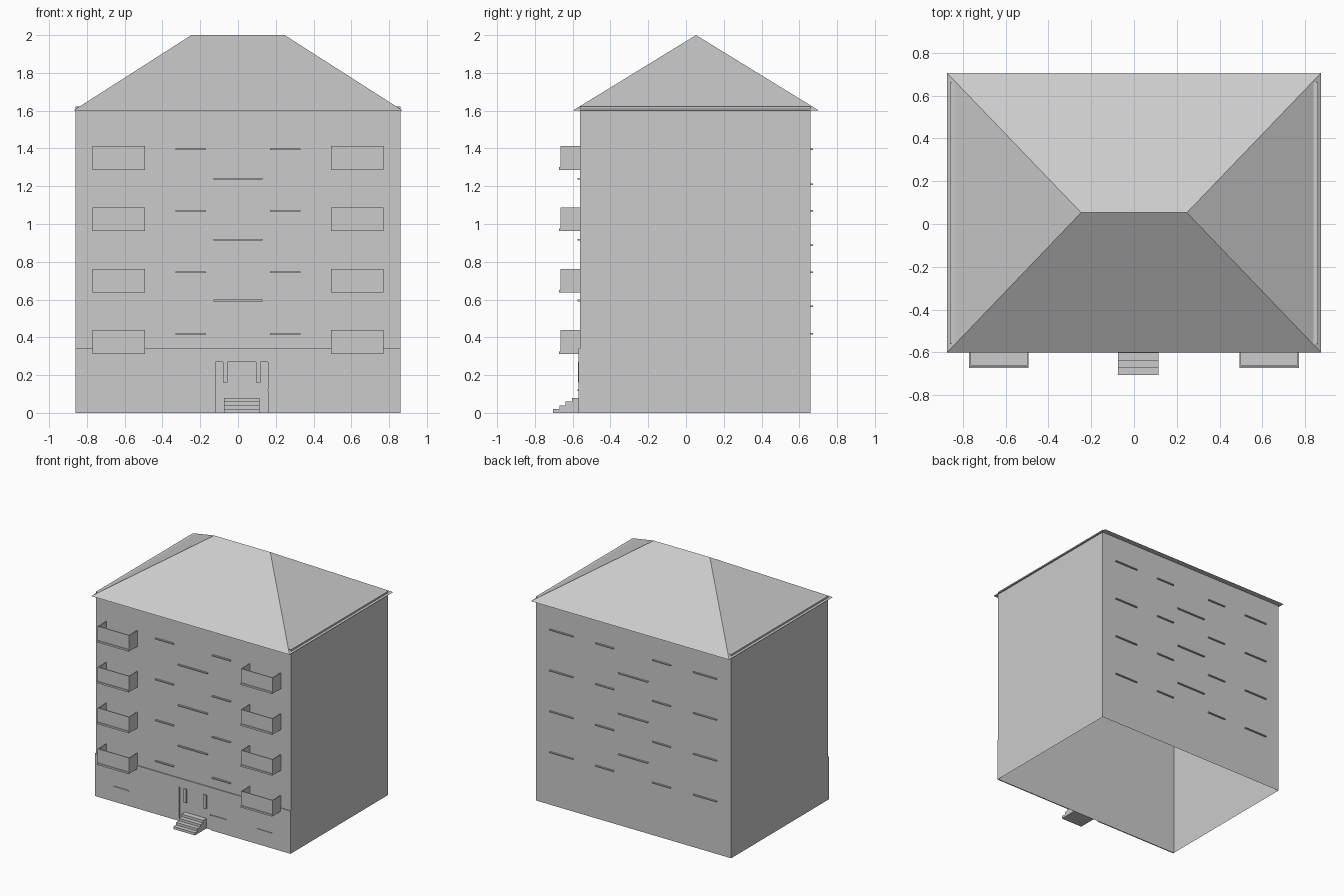
import bpy, bmesh

if "Cube" in bpy.data.objects:
    bpy.data.objects.remove(bpy.data.objects["Cube"])

def mesh_object(name, bm):
    bmesh.ops.recalc_face_normals(bm, faces=bm.faces)
    me = bpy.data.meshes.new(name)
    bm.to_mesh(me)
    bm.free()
    ob = bpy.data.objects.new(name, me)
    bpy.context.collection.objects.link(ob)
    return ob

def add_box(bm, x, y, z):
    v = bmesh.ops.create_cube(bm, size=1)['verts']
    for p in v:
        p.co = [(r[0] + r[1]) / 2 + c * (r[1] - r[0]) for r, c in zip((x, y, z), p.co)]
    return v

def boxes(name, items):
    bm = bmesh.new()
    for b in items:
        add_box(bm, *b)
    return mesh_object(name, bm)

def both(a, b):
    return [(a, b), (-b, -a)]

FRONT, BACK = -0.56, 0.66
FLOORS = [0.42 + 0.325 * i for i in range(4)]
LANDINGS = [0.595 + 0.3225 * i for i in range(3)]

# Wall shell, open underneath
bm = bmesh.new()
add_box(bm, (-0.86, 0.86), (FRONT, BACK), (0, 1.622))
bm.faces.ensure_lookup_table()
low = min(bm.faces, key=lambda f: f.calc_center_median().z)
bmesh.ops.delete(bm, geom=[low], context='FACES_ONLY')
mesh_object("walls", bm)

# Hip roof: a box whose top is pulled in to the ridge
bm = bmesh.new()
for v in add_box(bm, (-0.873, 0.873), (-0.6, 0.705), (1.6, 2.0)):
    if v.co.z > 1.8:
        v.co.x = 0.247 if v.co.x > 0 else -0.247
        v.co.y = 0.053
bmesh.ops.remove_doubles(bm, verts=bm.verts, dist=0.001)
mesh_object("hip_roof", bm)

# Raised plinth facing with the doorway left open
boxes("plinth", [
    ((-0.86, -0.12), (-0.568, FRONT), (0, 0.34)),
    ((0.16, 0.86), (-0.568, FRONT), (0, 0.34)),
    ((-0.12, 0.16), (-0.568, FRONT), (0.27, 0.34))])

# Door side panels
boxes("door_panels", [(x, (-0.573, FRONT), (0.16, 0.27))
                      for x in ((-0.08, -0.055), (0.095, 0.12))])

# Entrance steps
boxes("entrance_steps", [((-0.075, 0.115), (-0.705 + 0.034 * i, FRONT), (0.02 * i, 0.02 * (i + 1)))
                         for i in range(4)])

# Window sills
def sill(x, z, back=False):
    return (x, (BACK, BACK + 0.012) if back else (FRONT - 0.014, FRONT), (z - 0.004, z + 0.004))

front = [sill(x, z) for z in FLOORS for x in both(0.17, 0.33)]
front += [sill((-0.13, 0.13), z) for z in LANDINGS]
front += [sill(x, 0.12) for x in ((-0.7, -0.565), (0.155, 0.29), (0.56, 0.695))]
boxes("front_sills", front)
rear = [sill(x, z, True) for z in FLOORS for x in both(0.17, 0.33) + both(0.53, 0.735)]
rear += [sill((-0.13, 0.13), z - 0.03, True) for z in LANDINGS]
boxes("back_sills", rear)

# Balconies: slab with thin parapet on three sides
for n, z0 in enumerate([0.312 + 0.325 * i for i in range(4)]):
    parts = []
    for a, b in both(0.492, 0.77):
        z = (z0, z0 + 0.126)
        parts += [((a, b), (-0.672, FRONT), (z0, z0 + 0.014)),
                  ((a, b), (-0.665, -0.658), z),
                  ((a, a + 0.006), (-0.665, FRONT), z),
                  ((b - 0.006, b), (-0.665, FRONT), z)]
    boxes(f"balconies_floor_{n + 1}", parts)
